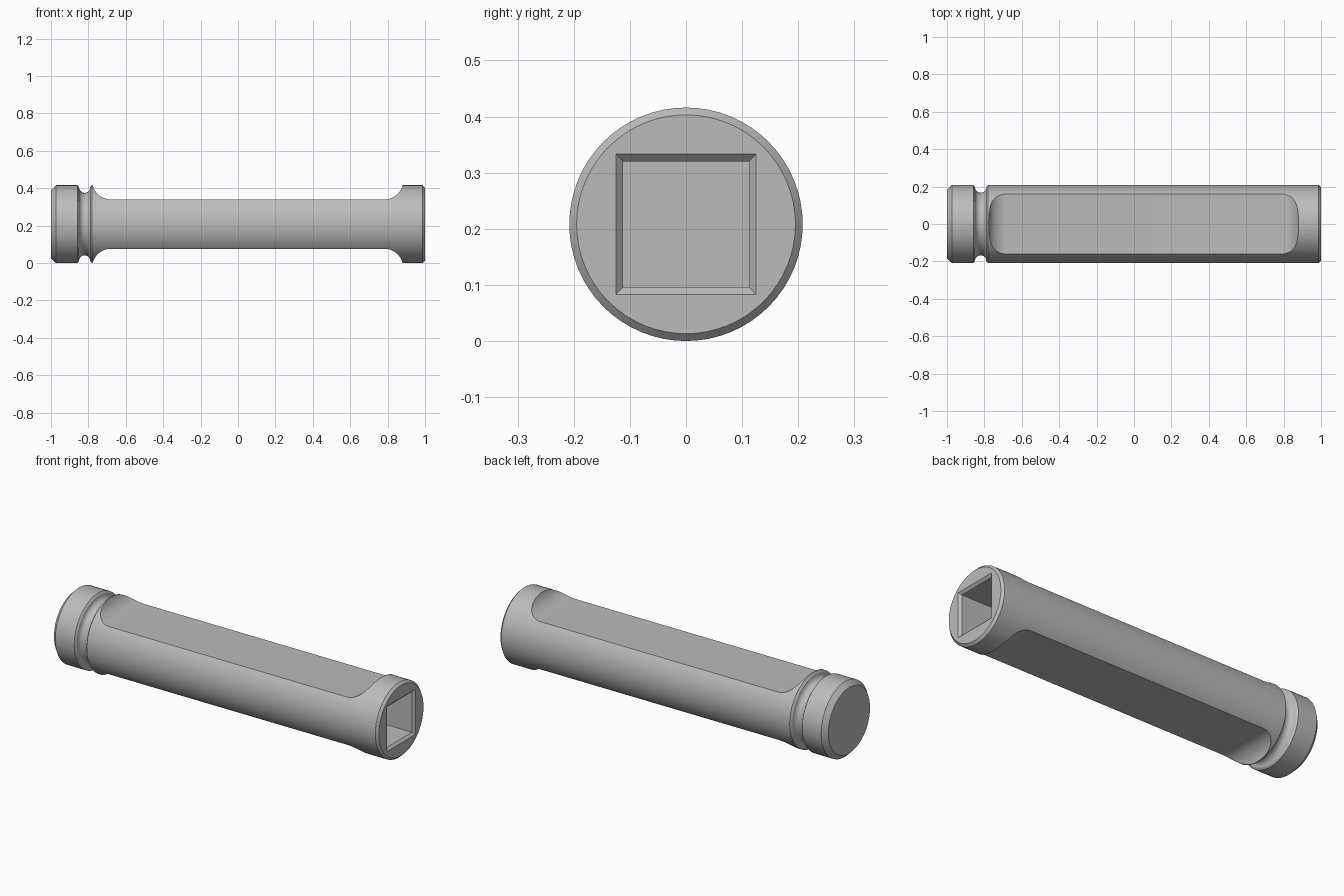
import bpy, bmesh
from math import sin, cos, pi, radians, sqrt

R = 0.208          # barrel radius, also the height of its axis
FLAT = 0.132       # distance from axis to each flat
SIDES = 64

if "Cube" in bpy.data.objects:
    bpy.data.objects.remove(bpy.data.objects["Cube"], do_unlink=True)

steel = bpy.data.materials.new("grey_steel")
colour = (0.5, 0.5, 0.5, 1)
steel.diffuse_color = colour
steel.use_nodes = True
steel.node_tree.nodes["Principled BSDF"].inputs["Base Color"].default_value = colour


def loft(name, rings):
    """Closed solid through a list of equally sized point rings."""
    bm = bmesh.new()
    loops = [[bm.verts.new(p) for p in ring] for ring in rings]
    n = len(loops[0])
    for a, b in zip(loops, loops[1:]):
        for i in range(n):
            j = (i + 1) % n
            bm.faces.new((a[i], a[j], b[j], b[i]))
    bm.faces.new(loops[0])
    bm.faces.new(loops[-1])
    bmesh.ops.recalc_face_normals(bm, faces=bm.faces)
    mesh = bpy.data.meshes.new(name)
    bm.to_mesh(mesh)
    bm.free()
    mesh.materials.append(steel)
    obj = bpy.data.objects.new(name, mesh)
    bpy.context.collection.objects.link(obj)
    return obj


def circle(x, r):
    return [(x, r * cos(2 * pi * i / SIDES), R + r * sin(2 * pi * i / SIDES))
            for i in range(SIDES)]


def square(x, h):
    return [(x, sy * h, R + sz * h) for sy, sz in ((-1, -1), (1, -1), (1, 1), (-1, 1))]


# Turned barrel: chamfered collar, round groove, long body
groove = [(-0.82 - 0.03 * cos(pi * i / 10), 0.197 - 0.03 * sin(pi * i / 10))
          for i in range(11)]
profile = ([(-1, 0.182), (-0.974, R), (-0.858, R)] + groove
           + [(-0.781, R), (0.987, R), (1, 0.195)])
handle = loft("handle", [circle(x, r) for x, r in profile])

# Cutters for the two flats, with scooped ends
SCOOP = 0.1
arc = [radians(90 * i / 12) for i in range(13)]
left = [(-0.68 - SCOOP * sin(a), FLAT + SCOOP * (1 - cos(a))) for a in arc]
right = [(0.783 + SCOOP * sin(a), FLAT + SCOOP * (1 - cos(a))) for a in arc]
outline = left[::-1] + right + [(0.883, 0.4), (-0.78, 0.4)]
cutters = [loft("flat_cutter", [[(x, y, R + side * d) for x, d in outline]
                                for y in (-0.3, 0.3)])
           for side in (1, -1)]

# Cutter for the square socket with a chamfered mouth
cutters.append(loft("socket_cutter", [square(0.65, 0.112), square(0.987, 0.112),
                                      square(1, 0.125), square(1.02, 0.125)]))

bpy.context.view_layer.objects.active = handle
for cutter in cutters:
    cutter.hide_render = True
    mod = handle.modifiers.new("cut", "BOOLEAN")
    mod.operation = "DIFFERENCE"
    mod.solver = "EXACT"
    mod.object = cutter
    bpy.ops.object.modifier_apply(modifier=mod.name)
    bpy.data.objects.remove(cutter, do_unlink=True)

# Smooth the turned surfaces, keep the machined edges crisp
bpy.ops.object.select_all(action="DESELECT")
handle.select_set(True)
bpy.ops.object.shade_smooth_by_angle(angle=radians(25))
